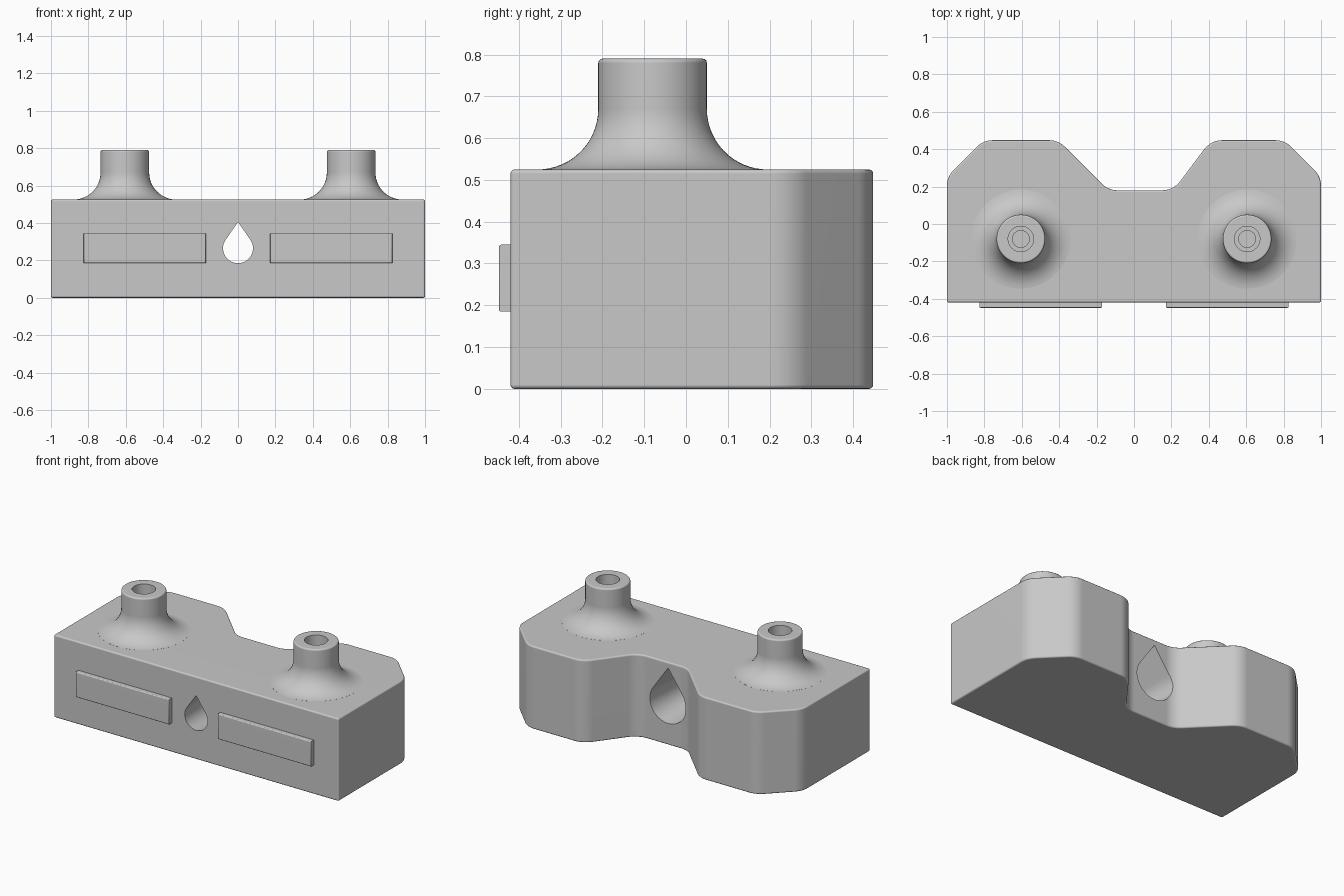
import bpy, bmesh, math
from mathutils import Vector

if "Cube" in bpy.data.objects:
    bpy.data.objects.remove(bpy.data.objects["Cube"])

grey = bpy.data.materials.new("light_grey")
grey.diffuse_color = (0.58, 0.58, 0.58, 1)
grey.use_nodes = True
grey.node_tree.nodes["Principled BSDF"].inputs["Base Color"].default_value = grey.diffuse_color


def make_object(name, bm):
    bmesh.ops.recalc_face_normals(bm, faces=bm.faces)
    mesh = bpy.data.meshes.new(name)
    bm.to_mesh(mesh)
    bm.free()
    mesh.materials.append(grey)
    obj = bpy.data.objects.new(name, mesh)
    bpy.context.collection.objects.link(obj)
    return obj


def activate(obj):
    bpy.ops.object.select_all(action='DESELECT')
    obj.select_set(True)
    bpy.context.view_layer.objects.active = obj


def cut(obj, cutter):
    mod = obj.modifiers.new("cut", 'BOOLEAN')
    mod.operation, mod.solver, mod.object = 'DIFFERENCE', 'EXACT', cutter
    activate(obj)
    bpy.ops.object.modifier_apply(modifier=mod.name)


def smooth(obj):
    activate(obj)
    bpy.ops.object.shade_smooth_by_angle(angle=math.radians(35))
    mod = obj.modifiers.new("weighted", 'WEIGHTED_NORMAL')
    mod.keep_sharp = True


def fillet(points, steps=8):
    """Round the corners of a polygon given as (x, y, radius)."""
    out = []
    for i, (x, y, r) in enumerate(points):
        p = Vector((x, y))
        a = (Vector(points[i - 1][:2]) - p).normalized()
        b = (Vector(points[(i + 1) % len(points)][:2]) - p).normalized()
        if r == 0:
            out.append(p)
            continue
        half = a.angle(b) / 2
        centre = p + (a + b).normalized() * r / math.sin(half)
        start = p + a * r / math.tan(half) - centre
        end = p + b * r / math.tan(half) - centre
        total = start.angle(end)
        for k in range(steps + 1):
            t = k / steps
            out.append(centre + (start * math.sin((1 - t) * total)
                                 + end * math.sin(t * total)) / math.sin(total))
    return out


def loft(name, rings):
    """Closed solid through rings of equal point count."""
    bm = bmesh.new()
    loops = [[bm.verts.new(p) for p in ring] for ring in rings]
    n = len(loops[0])
    for lo, hi in zip(loops, loops[1:]):
        for i in range(n):
            bm.faces.new((lo[i], lo[(i + 1) % n], hi[(i + 1) % n], hi[i]))
    bm.faces.new(loops[0])
    bm.faces.new(loops[-1])
    return make_object(name, bm)


def lathe(name, profile, x, y, n=64):
    """Capped solid of revolution from (radius, z) pairs."""
    angles = [2 * math.pi * i / n for i in range(n)]
    return loft(name, [[(x + r * math.cos(a), y + r * math.sin(a), z)
                        for a in angles] for r, z in profile])


# Main block: filleted outline with a notch at the back
TOP = 0.525
outline = fillet([(-1, -0.42, 0), (1, -0.42, 0), (1, 0.253, 0.12),
                  (0.805, 0.448, 0.12), (0.412, 0.448, 0.12),
                  (0.21, 0.18, 0.12), (-0.137, 0.18, 0.12),
                  (-0.405, 0.448, 0.12), (-0.805, 0.448, 0.12),
                  (-1, 0.253, 0.12)])
block = loft("block", [[(p.x, p.y, z) for p in outline] for z in (0, TOP)])
bm = bmesh.new()
bm.from_mesh(block.data)
rim = [e for e in bm.edges
       if abs(e.verts[0].co.z - e.verts[1].co.z) < 1e-5
       or all(v.co.y < -0.41 for v in e.verts)]
bmesh.ops.bevel(bm, geom=rim, offset=0.01, segments=3, profile=0.5,
                affect='EDGES')
bm.to_mesh(block.data)
bm.free()

# Teardrop opening that widens towards the back
def teardrop(y):
    s = 1 + 0.6 * (y + 0.42) / 0.6
    r, tip, cz = 0.08 * s, 0.14 * s, 0.265
    half = math.acos(r / tip)
    sweep = 2 * math.pi - 2 * half
    ring = [(0, y, cz + tip)]
    for k in range(41):
        a = half + sweep * k / 40
        ring.append((r * math.sin(a), y, cz + r * math.cos(a)))
    return ring


drop = loft("teardrop_cutter", [teardrop(-0.5), teardrop(0.3)])
cut(block, drop)
bpy.data.objects.remove(drop)

# Flared bosses with stepped blind bores, and raised front plates
for side, sx in (("left", -1), ("right", 1)):
    x, y = 0.605 * sx, -0.08
    flare = [(0.275 - 0.145 * math.sin(a), TOP + 0.145 - 0.145 * math.cos(a))
             for a in [math.radians(4 + 86 * k / 14) for k in range(15)]]
    lip = [(0.12 + 0.01 * math.cos(a), 0.78 + 0.01 * math.sin(a))
           for a in [math.radians(30 * k) for k in range(4)]]
    boss = lathe(side + "_boss", [(flare[0][0], TOP - 0.01)] + flare + lip, x, y)
    bore = lathe("bore_cutter", [(0.045, 0.3), (0.045, 0.45), (0.068, 0.45),
                                 (0.068, 0.85)], x, y, 48)
    cut(block, bore)
    cut(boss, bore)
    bpy.data.objects.remove(bore)
    smooth(boss)

    bm = bmesh.new()
    bmesh.ops.create_cube(bm, size=1)
    for v in bm.verts:
        v.co = (0.4985 * sx + v.co.x * 0.655, -0.429 + v.co.y * 0.038,
                0.265 + v.co.z * 0.16)
    front = [e for e in bm.edges if all(v.co.y < -0.44 for v in e.verts)]
    bmesh.ops.bevel(bm, geom=front, offset=0.006, segments=3, profile=0.5,
                    affect='EDGES')
    smooth(make_object(side + "_front_plate", bm))

smooth(block)
